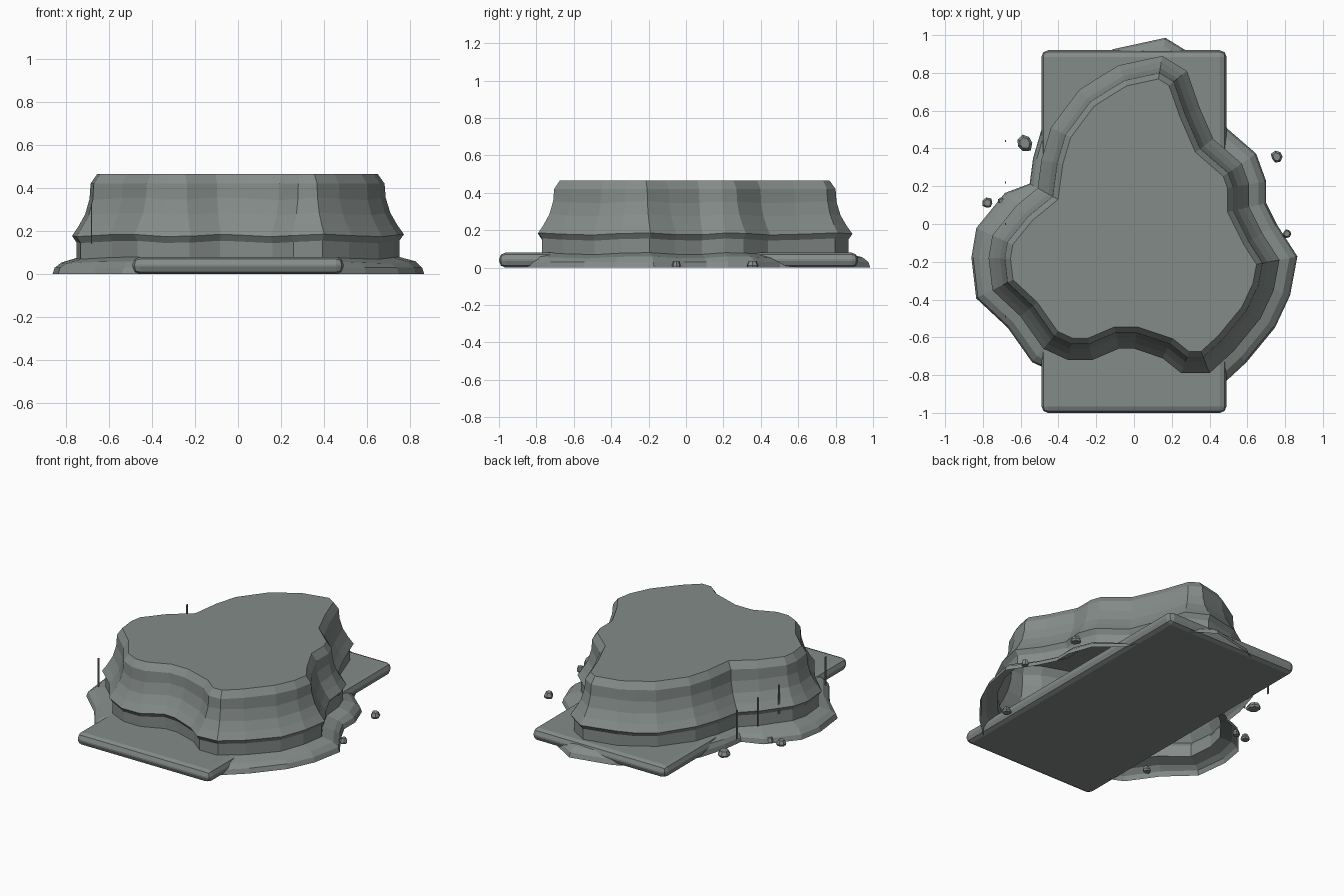
import bpy
import bmesh
import math
import random
from mathutils import Vector

random.seed(4)

if "Cube" in bpy.data.objects:
    bpy.data.objects.remove(bpy.data.objects["Cube"], do_unlink=True)


def make_material(name, colour):
    mat = bpy.data.materials.new(name)
    mat.use_nodes = True
    mat.diffuse_color = colour
    mat.node_tree.nodes["Principled BSDF"].inputs["Base Color"].default_value = colour
    return mat


stone = make_material("grey_green_stone", (0.23, 0.26, 0.25, 1))


def finish(name, bm):
    """Turn a bmesh into a linked, coloured object."""
    mesh = bpy.data.meshes.new(name)
    bm.to_mesh(mesh)
    bm.free()
    mesh.materials.append(stone)
    obj = bpy.data.objects.new(name, mesh)
    bpy.context.scene.collection.objects.link(obj)
    return obj


# Ledge outline, clockwise from the back tip
outline = [Vector(p) for p in (
    (.15, .89), (.28, .81), (.35, .61), (.42, .45), (.57, .32), (.61, .21),
    (.61, .09), (.68, -.05), (.77, -.19), (.74, -.35), (.67, -.5), (.53, -.67),
    (.4, -.79), (.25, -.79), (.15, -.71), (0, -.66), (-.08, -.66),
    (-.22, -.72), (-.35, -.72), (-.48, -.66), (-.6, -.49), (-.75, -.35),
    (-.77, -.18), (-.75, -.06), (-.62, .1), (-.51, .19), (-.49, .34),
    (-.44, .51), (-.29, .71), (-.18, .78), (-.08, .84))]

# Cliff profile: outward offset from the ledge, height
profile = [(.09, 0), (.08, .03), (.05, .055), (-.02, .075), (-.02, .15),
           (0, .18), (-.03, .225), (-.06, .28), (-.08, .35), (-.085, .42),
           (-.115, .465)]


def outward(i):
    """Mitred outward direction at one outline point."""
    before, here, after = (outline[(i + k) % len(outline)] for k in (-1, 0, 1))
    a = (here - before).normalized()
    b = (after - here).normalized()
    n1, n2 = Vector((-a.y, a.x)), Vector((-b.y, b.x))
    n = (n1 + n2).normalized()
    return n / max(n.dot(n1), 0.75)


def build_cliff():
    bm = bmesh.new()
    count = len(outline)
    rings = []
    for offset, height in profile:
        ring = []
        for i, p in enumerate(outline):
            # The foot is narrower along the back right flank
            narrow = offset > 0 and p.x < -.4 and p.y > .15
            q = p + outward(i) * offset * (0.5 if narrow else 1)
            wave = 0.006 * math.sin(i * 1.7) if .05 < height < .4 else 0
            ring.append(bm.verts.new((q.x, q.y, height + wave)))
        rings.append(ring)
    for low, high in zip(rings, rings[1:]):
        for i in range(count):
            j = (i + 1) % count
            bm.faces.new((low[j], low[i], high[i], high[j]))
    bm.faces.new(list(reversed(rings[-1])))
    return finish("cliff", bm)


def build_box(name, centre, size):
    bm = bmesh.new()
    bmesh.ops.create_cube(bm, size=1)
    for v in bm.verts:
        v.co = Vector(c + a * s for c, a, s in zip(centre, v.co, size))
    return finish(name, bm)


def build_pebble(name, x, y, width):
    """Irregular flat-topped stone."""
    bm = bmesh.new()
    sides = 7
    radii = [width / 2 * random.uniform(0.75, 1.1) for _ in range(sides)]
    rings = []
    for scale, z in ((0.85, 0), (1, .012), (0.65, .035)):
        rings.append([bm.verts.new((
            x + scale * r * math.cos(math.tau * i / sides),
            y + scale * r * math.sin(math.tau * i / sides), z))
            for i, r in enumerate(radii)])
    for low, high in zip(rings, rings[1:]):
        for i in range(sides):
            j = (i + 1) % sides
            bm.faces.new((low[i], low[j], high[j], high[i]))
    bm.faces.new(rings[-1])
    bm.faces.new(list(reversed(rings[0])))
    return finish(name, bm)


build_cliff()

# Base slab with rounded rim
slab = build_box("base_slab", (0, -.04, .04), (.98, 1.92, .08))
bevel = slab.modifiers.new("rounded_rim", "BEVEL")
bevel.width = .035
bevel.segments = 2

# Thin upright rods along the right side
for y in (-.49, 0, .22, .44):
    build_box("thin_rod", (-.68, y, .235), (.006, .012, .19))

# Scattered pebbles
for x, y, width in ((-.58, .43, .1), (-.7, .12, .05), (-.775, .11, .06),
                    (.755, .355, .065), (.81, -.05, .05),
                    (.53, -.56, .06), (-.57, -.56, .06)):
    build_pebble("pebble", x, y, width)
